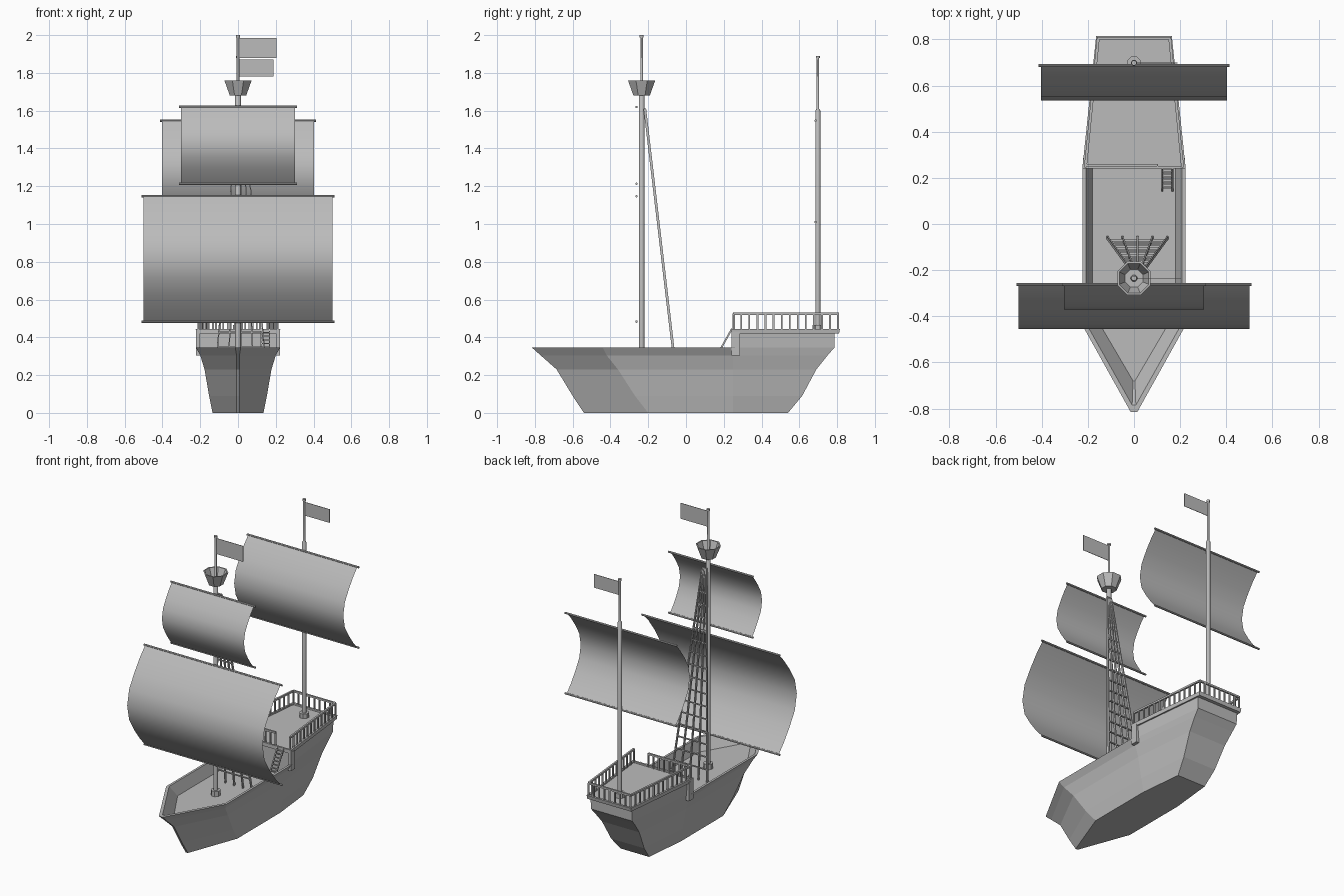
import bpy, bmesh, math
from mathutils import Vector, Matrix

cube = bpy.data.objects.get("Cube")
if cube:
    bpy.data.objects.remove(cube, do_unlink=True)

grey = bpy.data.materials.new("plain grey")
grey.use_nodes = True
COLOUR = (0.5, 0.5, 0.5, 1)
grey.diffuse_color = COLOUR
grey.node_tree.nodes["Principled BSDF"].inputs["Base Color"].default_value = COLOUR


def finish(bm, name, smooth=False, recalc=True):
    if recalc:
        bmesh.ops.recalc_face_normals(bm, faces=bm.faces)
    mesh = bpy.data.meshes.new(name)
    bm.to_mesh(mesh)
    bm.free()
    mesh.materials.append(grey)
    ob = bpy.data.objects.new(name, mesh)
    bpy.context.collection.objects.link(ob)
    if smooth:
        bpy.ops.object.select_all(action='DESELECT')
        ob.select_set(True)
        bpy.context.view_layer.objects.active = ob
        bpy.ops.object.shade_smooth_by_angle(angle=math.radians(40))
    return ob


def loft(name, rings, cap_start=True, cap_end=True, smooth=False):
    """Skin a stack of closed rings with equal point counts."""
    bm = bmesh.new()
    rows = [[bm.verts.new(p) for p in ring] for ring in rings]
    for a, b in zip(rows, rows[1:]):
        for i in range(len(a)):
            j = (i + 1) % len(a)
            bm.faces.new((a[i], a[j], b[j], b[i]))
    if cap_start:
        bm.faces.new(rows[0][::-1])
    if cap_end:
        bm.faces.new(rows[-1])
    return finish(bm, name, smooth)


def turned(name, y, profile, sides=12, smooth=True, turn=0.0):
    """Upright turned part from (radius, z) pairs."""
    angles = [2 * math.pi * (i + turn) / sides for i in range(sides)]
    rings = [[(r * math.cos(a), y + r * math.sin(a), z) for a in angles] for r, z in profile]
    return loft(name, rings, smooth=smooth)


def bar(bm, a, b, wide, deep):
    """Square bar between two points."""
    a, b = Vector(a), Vector(b)
    z = (b - a).normalized()
    x = Vector((0, 1, 0)) if abs(z.x) > 0.9 else Vector((1, 0, 0))
    x = (x - z * x.dot(z)).normalized()
    rot = Matrix((x, z.cross(x), z)).transposed().to_4x4()
    size = Matrix.Diagonal((wide, deep, (b - a).length, 1))
    bmesh.ops.create_cube(bm, size=1, matrix=Matrix.Translation((a + b) / 2) @ rot @ size)


def mirrored(half, z):
    """Close a right-hand outline (bow to stern) with its mirror image."""
    return [(x, y, z) for x, y in half] + [(-x, y, z) for x, y in reversed(half)]


# Hull: z, bow y, shoulder y, half width, stern y, stern half width
WAIST = 0.25
levels = [(0, -0.54, -0.20, 0.135, 0.54, 0.105),
          (0.09, -0.60, -0.27, 0.153, 0.615, 0.122),
          (0.23, -0.685, -0.36, 0.177, 0.69, 0.138),
          (0.305, -0.77, -0.42, 0.20, 0.75, 0.148)]
loft("hull", [mirrored([(0.008, bow), (w, sh), (w, WAIST), (ws, stern)], z)
              for z, bow, sh, w, stern, ws in levels], cap_end=False)

# Forward bulwark with the sunken main deck
DECK = 0.27
bulwark = [(0.305, 0.008, -0.77, -0.42, 0.20), (0.345, 0.014, -0.815, -0.44, 0.223),
           (0.345, 0.008, -0.785, -0.43, 0.208), (DECK, 0.004, -0.68, -0.38, 0.18)]
loft("bulwark_and_main_deck", [mirrored([(tip, bow), (w, sh), (w, WAIST + 0.01)], z)
                               for z, tip, bow, sh, w in bulwark], cap_start=False)

# Raised stern: z, front y, half width, stern y, stern half width
castle = [(0.25, 0.25, 0.176, 0.69, 0.135), (0.305, 0.25, 0.20, 0.75, 0.148),
          (0.345, 0.25, 0.208, 0.785, 0.152), (0.42, 0.25, 0.212, 0.787, 0.154),
          (0.42, 0.24, 0.222, 0.81, 0.162), (0.445, 0.24, 0.224, 0.815, 0.164),
          (0.445, 0.252, 0.21, 0.80, 0.152), (0.435, 0.252, 0.21, 0.80, 0.152)]
loft("stern_castle", [mirrored([(w, front), (ws, stern)], z)
                      for z, front, w, stern, ws in castle])

bm = bmesh.new()
for side in (-1, 1):
    bar(bm, (side * 0.211, 0.263, 0.305), (side * 0.211, 0.263, 0.43), 0.022, 0.046)
finish(bm, "bulwark_step")

# Stern railing
bm = bmesh.new()
FOOT, RAIL = 0.437, 0.525
runs = [((-0.21, 0.25), (-0.155, 0.805), 13), ((0.21, 0.25), (0.155, 0.805), 13),
        ((-0.155, 0.805), (0.155, 0.805), 8), ((-0.21, 0.255), (0.10, 0.255), 8)]
for (x0, y0), (x1, y1), count in runs:
    bar(bm, (x0, y0, RAIL), (x1, y1, RAIL), 0.012, 0.012)
    for i in range(count + 1):
        t = i / count
        x, y = x0 + (x1 - x0) * t, y0 + (y1 - y0) * t
        bar(bm, (x, y, FOOT), (x, y, RAIL), 0.009, 0.009)
finish(bm, "stern_railing")

# Ladder to the raised deck
bm = bmesh.new()
low, high = Vector((0.145, 0.145, DECK)), Vector((0.145, 0.243, 0.445))
offset = Vector((0.022, 0, 0))
for side in (-1, 1):
    bar(bm, low + offset * side, high + offset * side, 0.007, 0.009)
for i in range(1, 9):
    p = low.lerp(high, i / 9)
    bar(bm, p - offset, p + offset, 0.008, 0.006)
finish(bm, "ladder")

# Masts, collars and lookout
MAIN, REAR = -0.235, 0.698
masts = [("main", MAIN, DECK, 0.015, 1.70, 2.0), ("rear", REAR, 0.43, 0.0135, 1.60, 1.89)]
for name, y, foot, r, mid, top in masts:
    turned(name + "_mast", y, [(r, foot), (r, mid), (0.007, mid + 0.01), (0.007, top - 0.012),
                               (0.011, top - 0.012), (0.011, top)])
    turned(name + "_mast_collar", y, [(0.03, foot), (0.03, foot + 0.035)], 8, False, 0.5)
turned("lookout", MAIN, [(0.047, 1.68), (0.078, 1.76), (0.069, 1.76), (0.042, 1.69)],
       8, False, 0.5)

# Sails and yards: name, mast offset y, half width, bottom, top, belly
BULGE = [(0, 0), (0.09, 0.29), (0.21, 0.6), (0.345, 0.89), (0.5, 1),
         (0.655, 0.89), (0.79, 0.6), (0.91, 0.29), (1, 0)]
sails = [("main_sail", -0.265, 0.50, 0.483, 1.147, 0.19),
         ("top_sail", -0.265, 0.303, 1.213, 1.62, 0.105),
         ("rear_sail", 0.683, 0.403, 1.01, 1.547, 0.148)]
for name, y, w, low_z, high_z, belly in sails:
    bm = bmesh.new()
    rows = [[bm.verts.new((x, y - belly * b, low_z + (high_z - low_z) * t)) for x in (-w, w)]
            for t, b in BULGE]
    for a, b in zip(rows, rows[1:]):
        bm.faces.new((a[0], a[1], b[1], b[0]))
    finish(bm, name, True, False)
    bm = bmesh.new()
    for z in (low_z, high_z):
        spin = Matrix.Translation((0, y + 0.003, z)) @ Matrix.Rotation(math.pi / 2, 4, 'Y')
        bmesh.ops.create_cone(bm, cap_ends=True, segments=8, radius1=0.0065, radius2=0.0065,
                              depth=2 * w + 0.02, matrix=spin)
    finish(bm, name + "_yards", True)

# Flags
for name, y, length, z0, z1 in (("main_flag", MAIN, 0.203, 1.88, 1.985),
                                ("rear_flag", REAR, 0.188, 1.78, 1.87)):
    bm = bmesh.new()
    zc = (z0 + z1) / 2
    bar(bm, (0.004, y, zc), (length, y, zc), 0.003, z1 - z0)
    finish(bm, name)

# Rope net behind the main mast
bm = bmesh.new()
ROPES, RUNGS = 5, 17
feet = [Vector((-0.115 + 0.26 * i / (ROPES - 1), -0.06, DECK)) for i in range(ROPES)]
heads = [Vector((0.0 + 0.03 * i / (ROPES - 1), -0.218, 1.61)) for i in range(ROPES)]
for a, b in zip(feet, heads):
    bar(bm, a, b, 0.007, 0.014)
for i in range(1, RUNGS):
    t = i / RUNGS
    bar(bm, feet[0].lerp(heads[0], t), feet[-1].lerp(heads[-1], t), 0.008, 0.007)
finish(bm, "rope_net")
